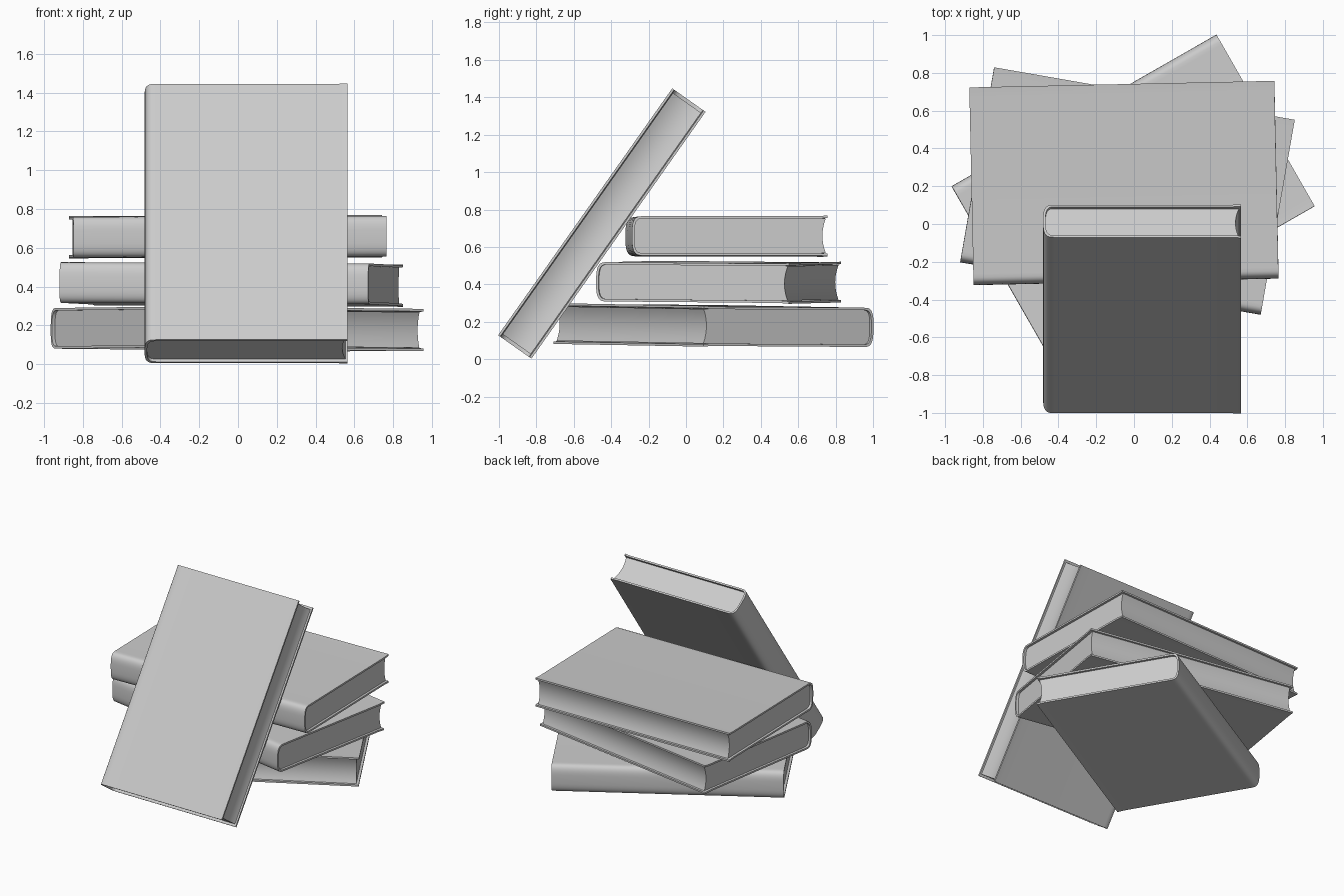
import bpy, bmesh
from math import cos, sin, pi, radians
from mathutils import Matrix, Vector

if "Cube" in bpy.data.objects:
    bpy.data.objects.remove(bpy.data.objects["Cube"])

L, W, T = 1.615, 1.047, 0.21    # length, spine-to-fore-edge width, thickness
BOARD = 0.013                   # cover board thickness
RECESS = 0.018                  # pages set in from head and tail
FLARE = 0.004                   # slight outward flare of the boards


def spine_curve(inset, n=20):
    """Rounded spine running from the top board round to the bottom board."""
    pts = []
    depth = 0.06
    for i in range(n + 1):
        a = pi / 2 - pi * i / n
        c, s = max(cos(a), 0), sin(a)
        y = -W / 2 + depth - (depth - inset) * c ** 0.62
        z = (T / 2 - inset) * abs(s) ** 0.62 * (1 if s >= 0 else -1)
        pts.append((y, z))
    return pts


def extrude_profile(name, profile, length, matrix):
    """Extrude a closed (y, z) profile along local x."""
    bm = bmesh.new()
    verts = [bm.verts.new((-length / 2, y, z)) for y, z in profile]
    face = bm.faces.new(verts)
    ext = bmesh.ops.extrude_face_region(bm, geom=[face])
    moved = [g for g in ext["geom"] if isinstance(g, bmesh.types.BMVert)]
    bmesh.ops.translate(bm, verts=moved, vec=(length, 0, 0))
    bmesh.ops.recalc_face_normals(bm, faces=bm.faces)
    mesh = bpy.data.meshes.new(name)
    bm.to_mesh(mesh)
    bm.free()
    ob = bpy.data.objects.new(name, mesh)
    bpy.context.collection.objects.link(ob)
    ob.matrix_world = matrix
    bpy.ops.object.select_all(action='DESELECT')
    ob.select_set(True)
    bpy.context.view_layer.objects.active = ob
    bpy.ops.object.shade_smooth_by_angle(angle=radians(35))
    return ob


def book(name, centre, along, fore):
    """along: direction of the spine; fore: direction from spine to fore-edge."""
    x = Vector(along).normalized()
    y = Vector(fore)
    y = (y - x * y.dot(x)).normalized()
    z = x.cross(y)
    m = Matrix((x, y, z)).transposed().to_4x4()
    m.translation = centre

    # case: two boards joined by the rounded spine
    e, h = W / 2, T / 2
    outer = [(e, h + FLARE), (e - 0.05, h)] + spine_curve(0) + [(e - 0.05, -h), (e, -h - FLARE)]
    hi = h - BOARD
    inner = [(e, hi + FLARE), (e - 0.05, hi)] + spine_curve(BOARD) + [(e - 0.05, -hi), (e, -hi - FLARE)]
    extrude_profile(name + "_cover", outer + inner[::-1], L, m)

    # page block with a hollow fore-edge
    n = 12
    hollow = []
    for i in range(n + 1):
        t = -1 + 2 * i / n
        hollow.append((e - 0.028 + 0.018 * t * t, t * hi))
    extrude_profile(name + "_pages", spine_curve(BOARD) + hollow, L - 2 * RECESS, m)


# stack of three, slightly out of level
book("bottom_book", (-0.005, 0.147, 0.18), (0.868, 0.497, -0.009), (0.497, -0.868, 0.006))
book("middle_book", (-0.035, 0.174, 0.413), (0.985, -0.172, -0.0045), (0.172, 0.985, -0.009))
book("top_book", (-0.053, 0.217, 0.657), (1, 0.0216, 0.003), (-0.0216, 1, 0))

# book leaning against the front of the stack
lean = radians(54.8)
book("leaning_book", (0.042, -0.45, 0.725), (0, cos(lean), sin(lean)), (1, 0, 0))
